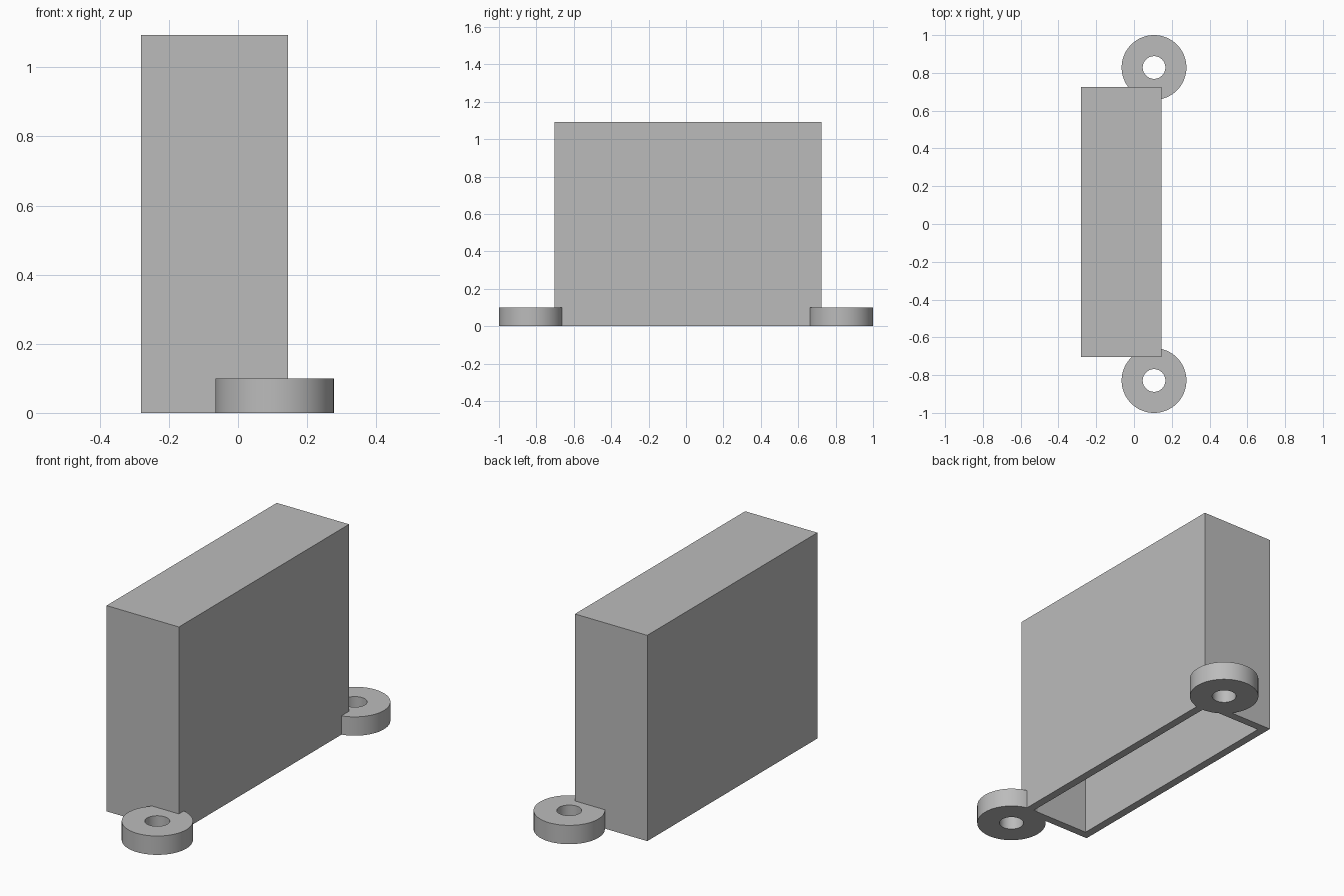
import bpy
import bmesh
import math
from mathutils import Matrix

cube = bpy.data.objects.get("Cube")
if cube:
    bpy.data.objects.remove(cube, do_unlink=True)

# Single grey plastic
GREY = (0.5, 0.5, 0.5, 1.0)
grey = bpy.data.materials.new("grey plastic")
grey.use_nodes = True
grey.diffuse_color = GREY
grey.node_tree.nodes["Principled BSDF"].inputs["Base Color"].default_value = GREY

X0, X1 = -0.28, 0.145
Y0, Y1 = -0.703, 0.725
HEIGHT = 1.093
WALL = 0.043
TAB_X, TAB_Y = 0.106, 0.8285
OUTER, INNER, TAB_HEIGHT = 0.1715, 0.06, 0.1
SIDES = 64


def finish(name, bm):
    bmesh.ops.recalc_face_normals(bm, faces=bm.faces)
    mesh = bpy.data.meshes.new(name)
    bm.to_mesh(mesh)
    bm.free()
    mesh.materials.append(grey)
    obj = bpy.data.objects.new(name, mesh)
    bpy.context.collection.objects.link(obj)
    return obj


def activate(obj):
    bpy.ops.object.select_all(action='DESELECT')
    obj.select_set(True)
    bpy.context.view_layer.objects.active = obj


# Box cover, hollow and open at the bottom
bm = bmesh.new()
size = Matrix.Diagonal((X1 - X0, Y1 - Y0, HEIGHT, 1))
centre = Matrix.Translation(((X0 + X1) / 2, (Y0 + Y1) / 2, HEIGHT / 2))
bmesh.ops.create_cube(bm, size=1, matrix=centre @ size)
bottom = min(bm.faces, key=lambda f: f.calc_center_median().z)
bmesh.ops.inset_region(bm, faces=[bottom], thickness=WALL, use_even_offset=True)
cavity = bmesh.ops.extrude_face_region(bm, geom=[bottom])["geom"]
bmesh.ops.delete(bm, geom=[bottom], context='FACES')
for v in cavity:
    if isinstance(v, bmesh.types.BMVert):
        v.co.z = HEIGHT - WALL
cover = finish("box_cover", bm)


# Round screw tabs, trimmed where they meet the cover wall
def screw_tab(name, y):
    bm = bmesh.new()
    rings = []
    for radius, z in ((OUTER, 0), (OUTER, TAB_HEIGHT), (INNER, TAB_HEIGHT), (INNER, 0)):
        angles = [math.tau * i / SIDES for i in range(SIDES)]
        rings.append([bm.verts.new((TAB_X + radius * math.cos(a),
                                    y + radius * math.sin(a), z)) for a in angles])
    for k, ring in enumerate(rings):
        other = rings[(k + 1) % len(rings)]
        for i in range(SIDES):
            j = (i + 1) % SIDES
            bm.faces.new((ring[i], ring[j], other[j], other[i]))
    tab = finish(name, bm)
    activate(tab)
    trim = tab.modifiers.new("trim", 'BOOLEAN')
    trim.operation = 'DIFFERENCE'
    trim.solver = 'EXACT'
    trim.object = cover
    bpy.ops.object.modifier_apply(modifier=trim.name)
    bpy.ops.object.shade_smooth_by_angle(angle=math.radians(30))


screw_tab("front_screw_tab", -TAB_Y)
screw_tab("back_screw_tab", TAB_Y)
